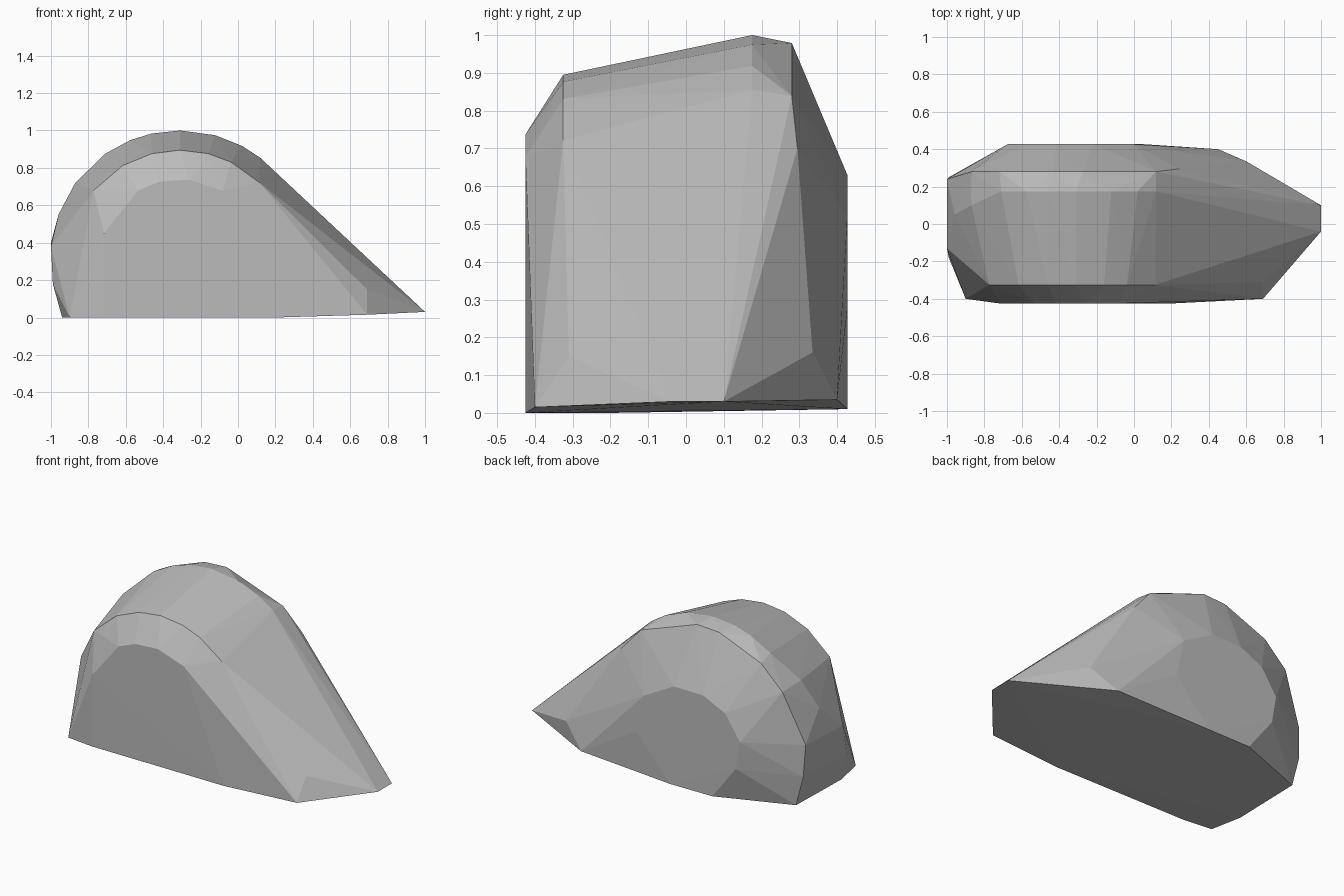
import bpy
import bmesh
from math import cos, sin, radians
from mathutils import Vector

# Remove the default cube only
default_cube = bpy.data.objects.get("Cube")
if default_cube:
    bpy.data.objects.remove(default_cube, do_unlink=True)

# All rounded rings of the boulder share one centre
CENTRE_X = -0.31
CENTRE_Z = 0.35


def make_material(name, shade):
    """Create one flat grey material."""
    material = bpy.data.materials.new(name)
    material.use_nodes = True
    colour = (shade, shade, shade, 1)
    material.diffuse_color = colour
    shader = material.node_tree.nodes["Principled BSDF"]
    shader.inputs["Base Color"].default_value = colour
    shader.inputs["Roughness"].default_value = 0.9
    return material


def arc_ring(depth, radius_x, radius_z, angles):
    """Return the points of one elliptical arc at a fixed depth."""
    points = []
    for angle in angles:
        turn = radians(angle)
        across = CENTRE_X + radius_x * cos(turn)
        height = CENTRE_Z + radius_z * sin(turn)
        points.append(Vector((across, depth, height)))
    return points


def build_hull(name, points, material):
    """Wrap the points in a faceted convex stone."""
    bm = bmesh.new()
    for point in points:
        bm.verts.new(point)
    result = bmesh.ops.convex_hull(bm, input=bm.verts[:])
    unused = [item for item in result["geom_interior"] + result["geom_unused"]
              if isinstance(item, bmesh.types.BMVert) and item.is_valid]
    bmesh.ops.delete(bm, geom=list(set(unused)), context="VERTS")
    bmesh.ops.recalc_face_normals(bm, faces=bm.faces[:])
    mesh = bpy.data.meshes.new(name)
    bm.to_mesh(mesh)
    bm.free()
    mesh.materials.append(material)
    for face in mesh.polygons:
        face.use_smooth = False
    stone = bpy.data.objects.new(name, mesh)
    bpy.context.collection.objects.link(stone)
    return stone


points = []

# Flat front face, and the front ridge that bevels into the crown
points += arc_ring(-0.425, 0.42, 0.39, (165, 122, 105, 83, 57))
points += arc_ring(-0.325, 0.58, 0.545, (143, 122, 105, 90, 75, 62, 43))

# Rounded crown, and the ridge behind it
points += arc_ring(0.175, 0.68, 0.65, (126, 113, 103, 90, 74, 61, 51))
points += arc_ring(0.28, 0.68, 0.63, (145, 127, 100, 87, 51))

# Flat back face
points += arc_ring(0.427, 0.37, 0.29, (205, 170, 135, 107, 75, 35, -15))

# Rounded left-hand end
end_points = [(-0.87, 0.1, 0.72), (-0.96, 0.05, 0.55), (-1, -0.13, 0.38),
              (-1, 0.24, 0.4), (-0.99, 0.25, 0.2), (-0.99, -0.18, 0.18)]

# Long ramp tapering to a blunt tip
ramp_points = [(1, -0.04, 0.03), (1, 0.1, 0.03), (0.69, -0.31, 0.15),
               (0.6, 0.335, 0.16), (0.24, 0.295, 0.7)]

# Outline of the underside
base_points = [(-0.9, -0.4, 0), (-0.72, -0.42, 0), (0.2, -0.425, 0),
               (0.69, -0.4, 0.015), (0.45, 0.4, 0.035), (-0.19, 0.427, 0.01),
               (-0.48, 0.425, 0.01), (-0.94, 0.25, 0.01), (-0.94, -0.2, 0)]

points += [Vector(p) for p in end_points + ramp_points + base_points]

stone_grey = make_material("stone_grey", 0.5)
build_hull("boulder", points, stone_grey)
